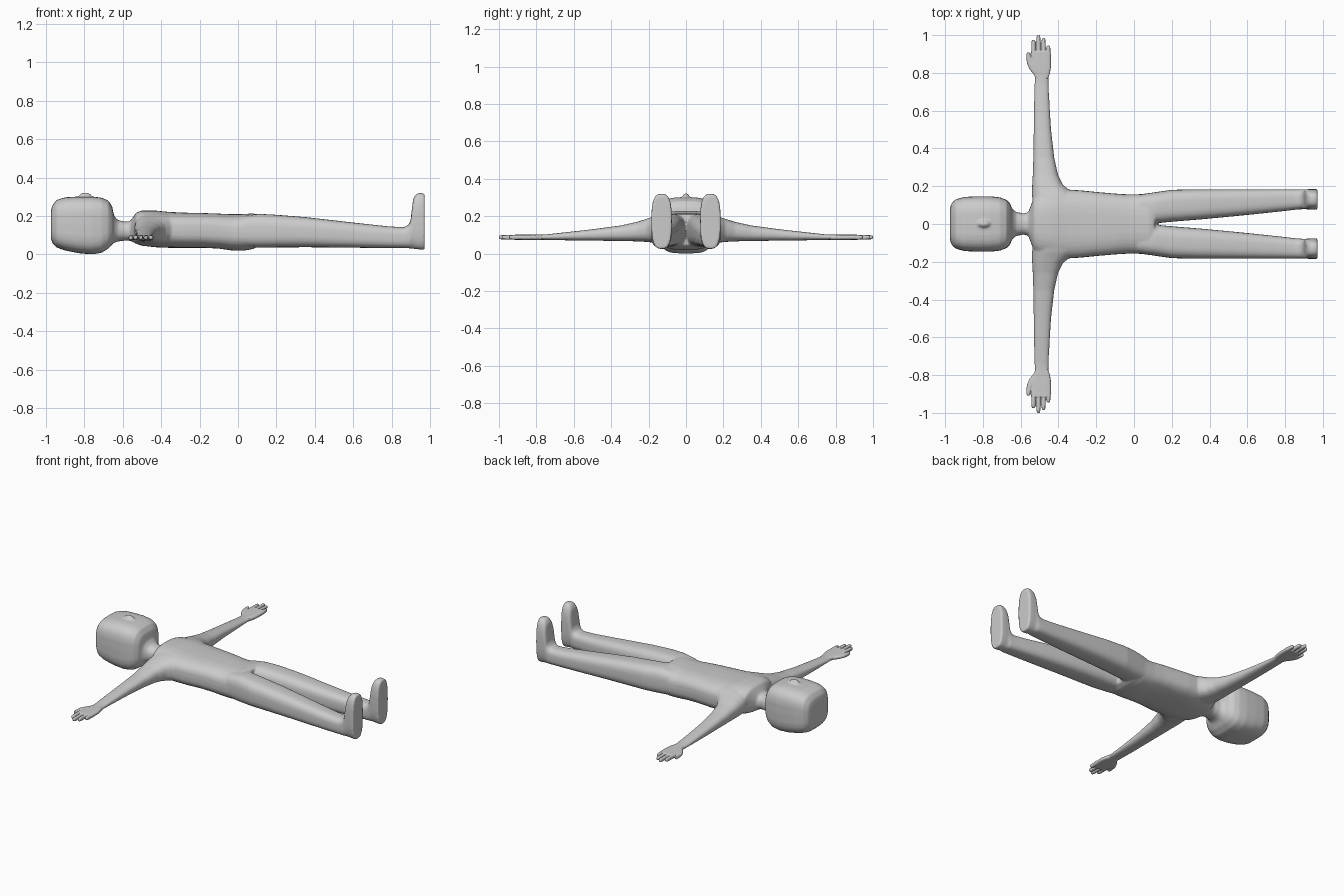
import bpy, bmesh
from math import cos, sin, tau, copysign
from mathutils import Matrix


def loft(bm, axis, sections, power=2.6, side=1, n=32):
    """Skin rounded sections (t, a0, a1, b0, b1[, power]) along an axis; side=-1 mirrors in y."""
    rings = []
    for t, a0, a1, b0, b1, *own in sections:
        e = 2 / (own[0] if own else power)
        ring = []
        for i in range(n):
            c, s = cos(tau * i / n), sin(tau * i / n)
            a = (a0 + a1) / 2 + (a1 - a0) / 2 * copysign(abs(c) ** e, c)
            b = (b0 + b1) / 2 + (b1 - b0) / 2 * copysign(abs(s) ** e, s)
            x, y = (t, a) if axis == 'x' else (a, t)
            ring.append(bm.verts.new((x, y * side, b)))
        rings.append(ring)
    for r, q in zip(rings, rings[1:]):
        for i in range(n):
            j = (i + 1) % n
            bm.faces.new((r[i], r[j], q[j], q[i]))
    bm.faces.new(rings[0])
    bm.faces.new(rings[-1])


def finish(name, bm, voxel, rounds):
    """Fuse the overlapping lofts into one smooth skin."""
    bmesh.ops.recalc_face_normals(bm, faces=bm.faces)
    me = bpy.data.meshes.new(name)
    bm.to_mesh(me)
    bm.free()
    ob = bpy.data.objects.new(name, me)
    bpy.context.collection.objects.link(ob)
    m = ob.modifiers.new("fuse", 'REMESH')
    m.mode = 'VOXEL'
    m.voxel_size = voxel
    m.use_smooth_shade = True
    s = ob.modifiers.new("soften", 'SMOOTH')
    s.factor = 0.5
    s.iterations = rounds


body = bmesh.new()

# Head, neck and torso: x, half width, bottom, top, squareness
trunk = [
    (-0.974, 0.085, 0.085, 0.225, 3), (-0.967, 0.108, 0.06, 0.255, 3.2),
    (-0.945, 0.130, 0.036, 0.283, 3.5), (-0.90, 0.143, 0.02, 0.297, 3.6),
    (-0.83, 0.147, 0.006, 0.301, 3.6), (-0.76, 0.147, 0.0, 0.301, 3.6),
    (-0.71, 0.141, 0.008, 0.295, 3.6), (-0.675, 0.128, 0.03, 0.28, 3.5),
    (-0.655, 0.108, 0.052, 0.25, 3.2), (-0.645, 0.080, 0.06, 0.20, 2.6),
    (-0.625, 0.064, 0.067, 0.178, 2.3), (-0.585, 0.056, 0.072, 0.17, 2.3),
    (-0.56, 0.062, 0.07, 0.173, 2.3), (-0.545, 0.10, 0.063, 0.195, 2.5),
    (-0.53, 0.145, 0.055, 0.218, 2.6), (-0.50, 0.165, 0.045, 0.228, 2.7),
    (-0.43, 0.178, 0.037, 0.228, 2.8), (-0.36, 0.183, 0.034, 0.221, 2.9),
    (-0.28, 0.178, 0.034, 0.217, 3), (-0.18, 0.168, 0.034, 0.215, 3),
    (-0.10, 0.161, 0.03, 0.212, 3), (-0.03, 0.157, 0.02, 0.209, 2.8),
    (0.03, 0.158, 0.019, 0.210, 2.8), (0.08, 0.162, 0.028, 0.213, 2.8),
    (0.11, 0.160, 0.045, 0.205, 2.8),
]
loft(body, 'x', [(x, -w, w, lo, hi, p) for x, w, lo, hi, p in trunk])

# Nose
bmesh.ops.create_uvsphere(body, u_segments=20, v_segments=12, radius=1,
                          matrix=Matrix.Translation((-0.795, 0, 0.298))
                          @ Matrix.Diagonal((0.036, 0.02, 0.024, 1)))

# Legs with upturned feet: x, inner y, outer y, bottom, top
leg = [
    (0.02, 0.01, 0.155, 0.04, 0.20), (0.11, 0.003, 0.168, 0.035, 0.211),
    (0.20, 0.012, 0.181, 0.036, 0.206), (0.35, 0.024, 0.184, 0.037, 0.194),
    (0.50, 0.038, 0.184, 0.036, 0.177), (0.65, 0.053, 0.184, 0.034, 0.160),
    (0.78, 0.067, 0.184, 0.033, 0.146), (0.86, 0.076, 0.184, 0.033, 0.141),
    (0.885, 0.078, 0.184, 0.032, 0.150), (0.898, 0.078, 0.184, 0.031, 0.175),
    (0.905, 0.078, 0.184, 0.030, 0.235), (0.912, 0.078, 0.184, 0.029, 0.290),
    (0.925, 0.077, 0.184, 0.028, 0.312), (0.942, 0.076, 0.185, 0.026, 0.320),
    (0.960, 0.076, 0.185, 0.024, 0.319), (0.972, 0.077, 0.184, 0.026, 0.314),
]

# Arms: y, headward x, footward x, bottom, top
arm = [
    (0.10, -0.535, -0.30, 0.050, 0.220), (0.15, -0.540, -0.31, 0.055, 0.207),
    (0.18, -0.540, -0.345, 0.059, 0.196), (0.21, -0.539, -0.378, 0.062, 0.186),
    (0.26, -0.536, -0.402, 0.065, 0.170), (0.35, -0.533, -0.422, 0.067, 0.150),
    (0.50, -0.531, -0.439, 0.069, 0.130), (0.65, -0.529, -0.448, 0.071, 0.113),
    (0.74, -0.527, -0.452, 0.073, 0.103), (0.81, -0.524, -0.453, 0.074, 0.100),
]

# Palm and thumb: y, headward x, footward x
palm = [(0.77, -0.522, -0.455), (0.795, -0.530, -0.446), (0.83, -0.541, -0.440),
        (0.90, -0.545, -0.440), (0.915, -0.542, -0.443)]
thumb = [(0.79, -0.530, -0.49), (0.82, -0.553, -0.51), (0.85, -0.567, -0.530),
         (0.89, -0.570, -0.549), (0.908, -0.567, -0.552)]
# Fingers: centre x, tip y
fingers = [(-0.533, 0.975), (-0.506, 1.0), (-0.479, 0.985), (-0.453, 0.945)]

for side, label in ((1, "left"), (-1, "right")):
    loft(body, 'x', leg, 2.9, side)
    loft(body, 'y', arm, 2.5, side)

    hand = bmesh.new()
    loft(hand, 'y', [(y, a, b, 0.073, 0.101) for y, a, b in palm], 3.5, side)
    loft(hand, 'y', [(y, a, b, 0.075, 0.098) for y, a, b in thumb], 2.6, side)
    for x, tip in fingers:
        loft(hand, 'y', [(y, x - w, x + w, 0.087 - h, 0.087 + h) for y, w, h in (
            (0.88, 0.0115, 0.0125), (tip - 0.02, 0.0105, 0.012),
            (tip - 0.006, 0.009, 0.010), (tip, 0.005, 0.006))], 2.8, side)
    finish(label + "_hand", hand, 0.003, 2)

finish("body", body, 0.0065, 5)
